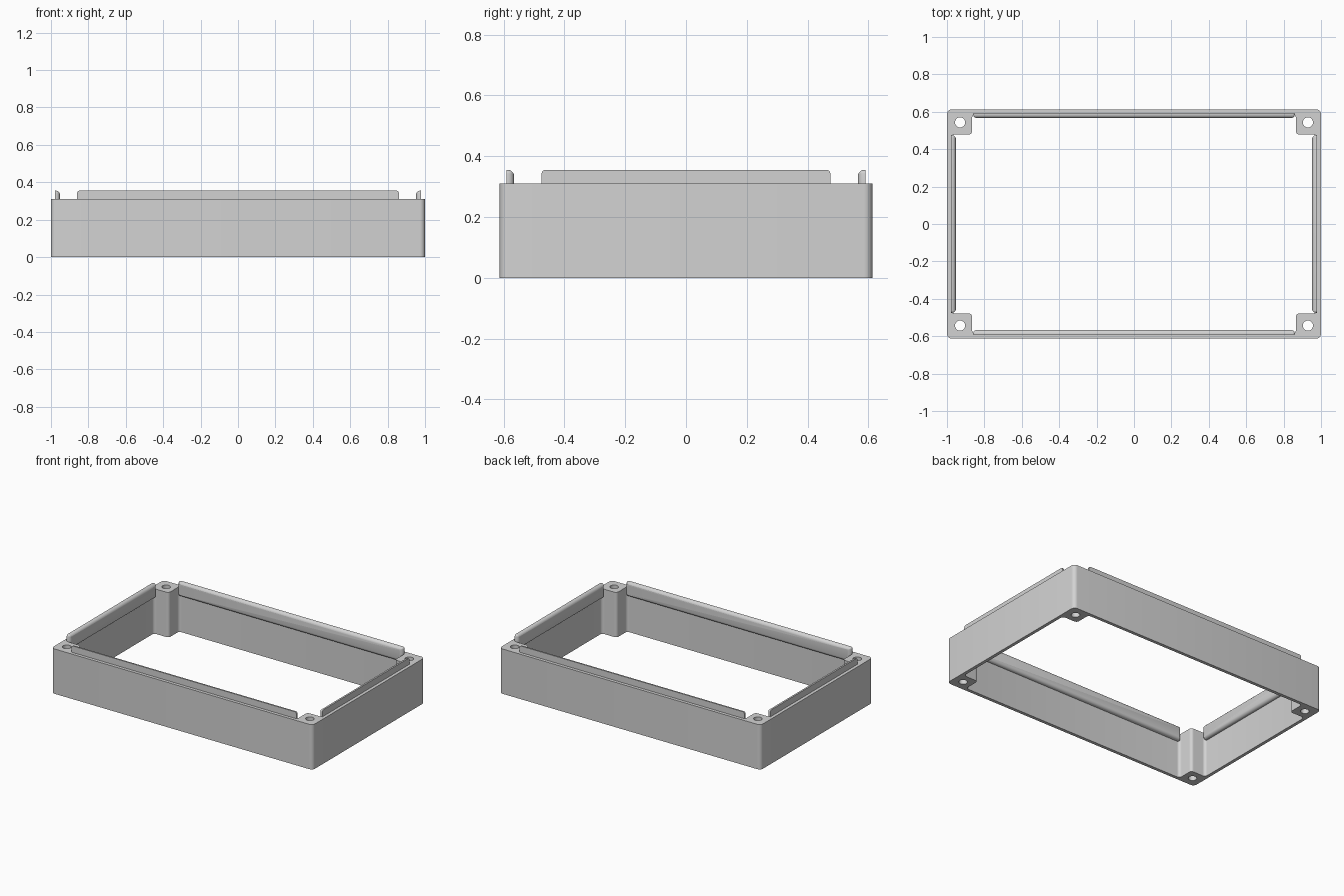
import bpy, bmesh, math
from mathutils import Vector, Matrix

if "Cube" in bpy.data.objects:
    bpy.data.objects.remove(bpy.data.objects["Cube"], do_unlink=True)

grey = bpy.data.materials.new("light grey")
grey.use_nodes = True
grey.diffuse_color = (0.65, 0.65, 0.65, 1)
grey.node_tree.nodes["Principled BSDF"].inputs["Base Color"].default_value = grey.diffuse_color

HX, HY, HEIGHT = 1.0, 0.613, 0.31      # half width, half depth, wall height
WALL, POST = 0.022, 0.135              # wall thickness, corner post size
HOLE_INSET, HOLE_R = 0.07, 0.027
LIP_T, LIP_LOW, LIP_TOP = 0.025, 0.255, 0.355


def smooth(ob):
    bpy.ops.object.select_all(action='DESELECT')
    ob.select_set(True)
    bpy.context.view_layer.objects.active = ob
    bpy.ops.object.shade_smooth_by_angle(angle=math.radians(35))


def rounded(corners, radius, steps=6):
    """Round every right-angled corner of a closed outline."""
    points = []
    for i, corner in enumerate(corners):
        p = Vector(corner)
        a = (Vector(corners[i - 1]) - p).normalized()
        b = (Vector(corners[(i + 1) % len(corners)]) - p).normalized()
        for k in range(steps + 1):
            t = math.pi / 2 * k / steps
            points.append(p + radius * (a + b - math.cos(t) * b - math.sin(t) * a))
    return points


def add_loop(curve, points):
    spline = curve.splines.new('POLY')
    spline.points.add(len(points) - 1)
    for sp, p in zip(spline.points, points):
        sp.co = (p[0], p[1], 0, 1)
    spline.use_cyclic_u = True


# Frame: plan outline with the opening and screw holes, extruded upward
plan = bpy.data.curves.new("frame", 'CURVE')
plan.dimensions = '2D'
plan.fill_mode = 'BOTH'
plan.extrude = HEIGHT / 2
add_loop(plan, rounded([(-HX, -HY), (HX, -HY), (HX, HY), (-HX, HY)], 0.027))

wx, wy, px, py = HX - WALL, HY - WALL, HX - POST, HY - POST
opening = []
for sx, sy in ((1, 1), (-1, 1), (-1, -1), (1, -1)):
    corner = [(sx * wx, sy * py), (sx * px, sy * py), (sx * px, sy * wy)]
    opening += corner if sx * sy > 0 else corner[::-1]
    centre = (sx * (HX - HOLE_INSET), sy * (HY - HOLE_INSET))
    add_loop(plan, [(centre[0] + HOLE_R * math.cos(math.tau * k / 32),
                     centre[1] + HOLE_R * math.sin(math.tau * k / 32)) for k in range(32)])
add_loop(plan, rounded(opening, 0.02))

frame = bpy.data.objects.new("frame", plan)
bpy.context.collection.objects.link(frame)
frame.location.z = HEIGHT / 2
bpy.ops.object.select_all(action='DESELECT')
frame.select_set(True)
bpy.context.view_layer.objects.active = frame
bpy.ops.object.convert(target='MESH')
frame = bpy.context.view_layer.objects.active
bm = bmesh.new()
bm.from_mesh(frame.data)
bmesh.ops.remove_doubles(bm, verts=bm.verts, dist=1e-5)
bmesh.ops.recalc_face_normals(bm, faces=bm.faces)
bm.to_mesh(frame.data)
bm.free()
frame.data.materials.clear()
frame.data.materials.append(grey)
smooth(frame)


# Locating lips: bars on the inside of each wall, rounded on the inner side
def lip(name, half_length, distance, angle):
    bm = bmesh.new()
    bmesh.ops.create_cube(bm, size=1)
    bmesh.ops.transform(bm, verts=bm.verts, matrix=Matrix.Translation(
        (0, distance - LIP_T / 2, (LIP_LOW + LIP_TOP) / 2))
        @ Matrix.Diagonal((2 * half_length, LIP_T, LIP_TOP - LIP_LOW, 1)))
    ends = [e for e in bm.edges
            if abs(e.verts[0].co.y - e.verts[1].co.y) > LIP_T / 2]
    bmesh.ops.bevel(bm, geom=ends, offset=0.012, segments=4, profile=0.5, affect='EDGES')
    inner = min(bm.faces, key=lambda f: f.calc_center_median().y)
    bmesh.ops.bevel(bm, geom=list(inner.edges), offset=0.02, segments=5,
                    profile=0.5, affect='EDGES', clamp_overlap=False)
    # Merge the tight arcs where the two roundings meet
    bmesh.ops.remove_doubles(bm, verts=bm.verts, dist=1e-4)
    bmesh.ops.rotate(bm, verts=bm.verts, matrix=Matrix.Rotation(angle, 3, 'Z'))
    bmesh.ops.recalc_face_normals(bm, faces=bm.faces)
    mesh = bpy.data.meshes.new(name)
    bm.to_mesh(mesh)
    bm.free()
    mesh.materials.append(grey)
    ob = bpy.data.objects.new(name, mesh)
    bpy.context.collection.objects.link(ob)
    smooth(ob)


lip("back_lip", px - 0.005, wy, 0)
lip("front_lip", px - 0.005, wy, math.pi)
lip("right_lip", py - 0.003, wx, math.pi / 2)
lip("left_lip", py - 0.003, wx, -math.pi / 2)
